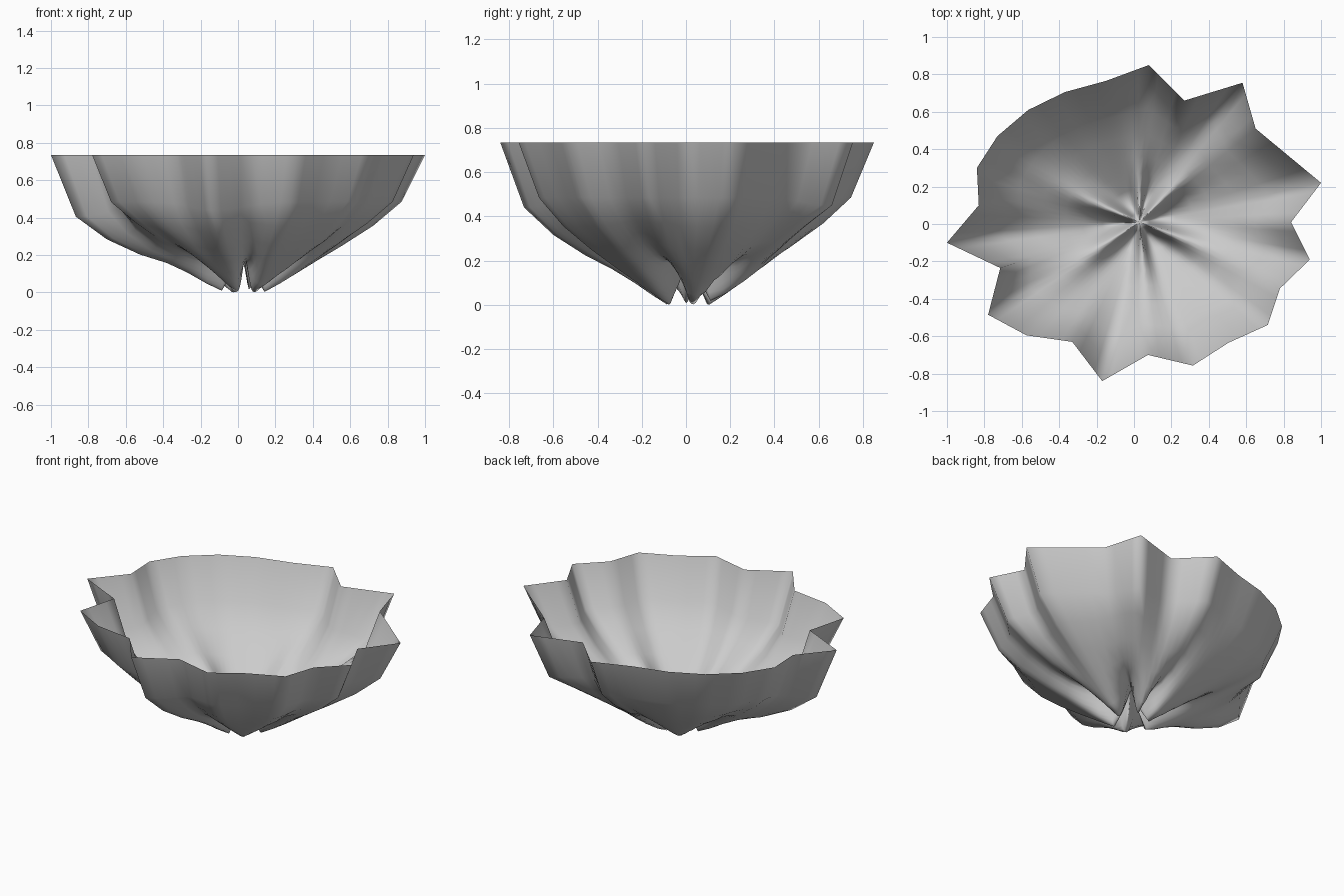
import bpy
import bmesh
from math import atan2, exp, pi, radians, hypot
from mathutils import Vector

if "Cube" in bpy.data.objects:
    bpy.data.objects.remove(bpy.data.objects["Cube"], do_unlink=True)

# Jagged rim outline, anticlockwise from the front
RIM = [(-.17, -.84), (.075, -.70), (.315, -.757), (.505, -.635), (.715, -.54),
       (.78, -.345), (.94, -.19), (.84, .01), (1.0, .22), (.65, .51),
       (.58, .755), (.27, .66), (.08, .85), (-.15, .765), (-.37, .705),
       (-.565, .61), (-.73, .47), (-.84, .30), (-.83, .10), (-1.0, -.10),
       (-.715, -.235), (-.78, -.485), (-.575, -.595), (-.33, -.63)]

# Rings: share of rim radius, height, fold crest height, share of jaggedness, sag
RINGS = [(1.0, .735, 0, 1, 0), (.88, .485, 0, .92, 1), (.74, .355, .38, .68, .9),
         (.58, .25, .285, .45, .6), (.44, .168, .23, .25, .15),
         (.33, .105, .205, .12, 0), (.22, .045, .205, .05, 0),
         (.13, .0, .215, 0, 0), (.06, .09, .235, 0, 0)]

# Pinched folds radiating from the middle: direction, half width, strength
FOLDS = [(46, 13, 1), (157, 12, 1), (-21, 12, 1), (213, 13, .9),
         (-85, 10, .8), (91, 9, .7)]

# Lobes that hang lower: direction, half width, depth
LOBES = [(186, 14, .08), (258, 18, .045), (52, 10, .035)]

CENTRE = Vector((.03, .01))
STEPS = 4


def bump(angle, direction, width):
    gap = (angle - radians(direction) + pi) % (2 * pi) - pi
    return exp(-(gap / radians(width)) ** 2)


def fold_weight(angle, share):
    spread = .85 + .05 / share
    return max(s * bump(angle, d, w * spread) for d, w, s in FOLDS)


def lobe_drop(angle):
    return sum(depth * bump(angle, d, w) for d, w, depth in LOBES)


def rim_points():
    pts = [Vector(p) for p in RIM]
    for a, b in zip(pts, pts[1:] + pts[:1]):
        for i in range(STEPS):
            yield a.lerp(b, i / STEPS) - CENTRE


# Crumpled bowl
outline = list(rim_points())
count = len(outline)
radii = [hypot(*p) for p in outline]
reach = 2 * STEPS
smooth = [sum(radii[(i + k) % count] for k in range(-reach, reach + 1)) / (2 * reach + 1)
          for i in range(count)]

bm = bmesh.new()
rings = []
for share, height, crest, jag, sag in RINGS:
    ring = []
    for i, p in enumerate(outline):
        angle = atan2(p.y, p.x)
        radius = share * (smooth[i] + jag * (radii[i] - smooth[i]))
        level = height - sag * lobe_drop(angle)
        level += max(0, crest - level) * fold_weight(angle, share)
        flat = CENTRE + p.normalized() * radius
        ring.append(bm.verts.new((flat.x, flat.y, level)))
    rings.append(ring)

for outer, inner in zip(rings, rings[1:]):
    for i in range(count):
        j = (i + 1) % count
        bm.faces.new((outer[i], outer[j], inner[j], inner[i]))

# Raised middle of the base
tip = bm.verts.new((CENTRE.x, CENTRE.y, .237))
for i in range(count):
    bm.faces.new((rings[-1][i], rings[-1][(i + 1) % count], tip))
for face in bm.faces:
    face.smooth = True

mesh = bpy.data.meshes.new("crumpled_bowl")
bm.to_mesh(mesh)
bm.free()
bowl = bpy.data.objects.new("crumpled_bowl", mesh)
bpy.context.collection.objects.link(bowl)

# Plain grey material
grey = bpy.data.materials.new("plain_grey")
grey.use_nodes = True
colour = (.6, .6, .6, 1)
grey.diffuse_color = colour
grey.node_tree.nodes["Principled BSDF"].inputs["Base Color"].default_value = colour
mesh.materials.append(grey)
